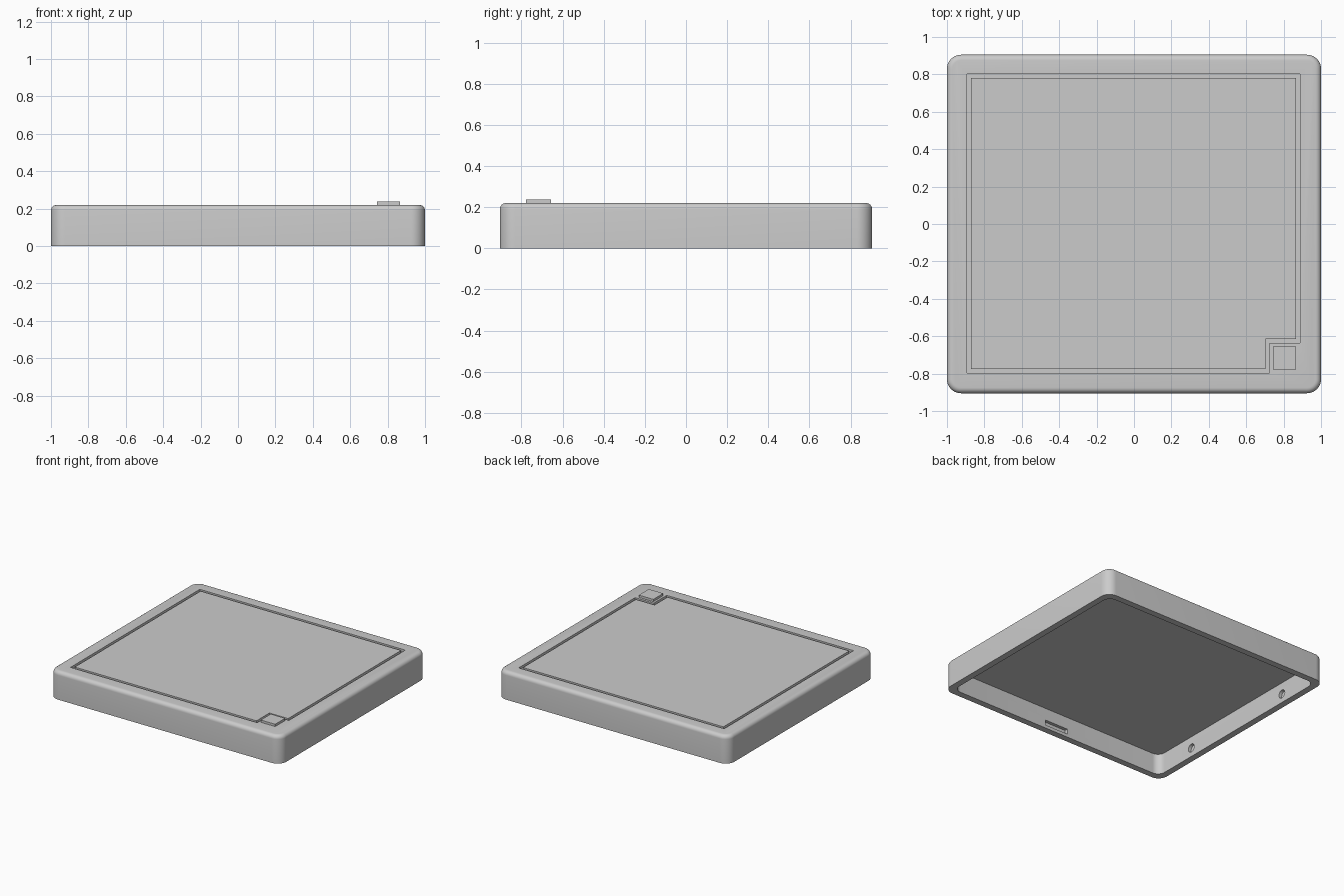
import bpy, bmesh
from math import radians
from mathutils import Matrix

cube = bpy.data.objects.get("Cube")
if cube:
    bpy.data.objects.remove(cube, do_unlink=True)

grey = bpy.data.materials.new("plain grey")
grey.use_nodes = True
colour = (0.6, 0.6, 0.6, 1)
grey.diffuse_color = colour
grey.node_tree.nodes["Principled BSDF"].inputs["Base Color"].default_value = colour

HALF_X, HALF_Y, TOP = 1.0, 0.905, 0.22
WALL, CEILING = 0.05, 0.16


def finish(name, bm):
    bmesh.ops.recalc_face_normals(bm, faces=bm.faces)
    mesh = bpy.data.meshes.new(name)
    bm.to_mesh(mesh)
    bm.free()
    mesh.materials.append(grey)
    obj = bpy.data.objects.new(name, mesh)
    bpy.context.collection.objects.link(obj)
    return obj


def box(name, x0, x1, y0, y1, z0, z1, corner=0, fillet=0):
    """Box with optional rounded upright edges and a filleted top rim."""
    bm = bmesh.new()
    bmesh.ops.create_cube(bm, size=1)
    for v in bm.verts:
        v.co = (x1 if v.co.x > 0 else x0, y1 if v.co.y > 0 else y0, z1 if v.co.z > 0 else z0)
    if corner:
        upright = [e for e in bm.edges if abs(e.verts[0].co.z - e.verts[1].co.z) > 0.01]
        bmesh.ops.bevel(bm, geom=upright, offset=corner, segments=10, profile=0.5, affect='EDGES')
    if fillet:
        rim = [e for e in bm.edges if all(v.co.z > z1 - 1e-4 for v in e.verts)]
        bmesh.ops.bevel(bm, geom=rim, offset=fillet, segments=6, profile=0.5, affect='EDGES')
    return finish(name, bm)


def prism(name, points, z0, z1):
    """Upright prism over an outline."""
    bm = bmesh.new()
    face = bm.faces.new([bm.verts.new((x, y, z0)) for x, y in points])
    top = bmesh.ops.extrude_face_region(bm, geom=[face])["geom"]
    bmesh.ops.translate(bm, vec=(0, 0, z1 - z0),
                        verts=[g for g in top if isinstance(g, bmesh.types.BMVert)])
    return finish(name, bm)


def peg(name, x, y, z, radius, depth):
    """Cylinder lying along x."""
    bm = bmesh.new()
    place = Matrix.Translation((x, y, z)) @ Matrix.Rotation(radians(90), 4, 'Y')
    bmesh.ops.create_cone(bm, cap_ends=True, segments=24, radius1=radius,
                          radius2=radius, depth=depth, matrix=place)
    return finish(name, bm)


def cut(target, cutter):
    """Subtract the cutter, bake the result and drop the cutter."""
    mod = target.modifiers.new("cut", 'BOOLEAN')
    mod.operation, mod.solver, mod.object = 'DIFFERENCE', 'EXACT', cutter
    bpy.context.view_layer.update()
    graph = bpy.context.evaluated_depsgraph_get()
    baked = bpy.data.meshes.new_from_object(target.evaluated_get(graph))
    target.modifiers.clear()
    target.data = baked
    bpy.data.objects.remove(cutter, do_unlink=True)


def panel_outline(inset):
    """Rectangle with a square notch at its front corner."""
    left, right = -0.893 + inset, 0.887 - inset
    front, back = -0.797 + inset, 0.803 - inset
    notch_x, notch_y = 0.725 - inset, -0.637 + inset
    return [(left, front), (notch_x, front), (notch_x, notch_y),
            (right, notch_y), (right, back), (left, back)]


# Shell: rounded lid, open underneath
shell = box("shell", -HALF_X, HALF_X, -HALF_Y, HALF_Y, 0, TOP, corner=0.075, fillet=0.03)
cut(shell, box("cavity", WALL - HALF_X, HALF_X - WALL, WALL - HALF_Y, HALF_Y - WALL,
               -0.1, CEILING, corner=0.06))

# Groove around the top panel
groove = prism("groove", panel_outline(0), TOP - 0.02, TOP + 0.1)
cut(groove, prism("groove_core", panel_outline(0.022), TOP - 0.1, TOP + 0.2))
cut(shell, groove)

# Blind round sockets in the inner side walls
for side in (-1, 1):
    for y in (-0.5, 0.5):
        cut(shell, peg("socket", side * (HALF_X - WALL), y, 0.07, 0.032, 0.05))

# Latch slot in the inner front wall
cut(shell, box("latch_slot", -0.1, 0.1, 0.025 - HALF_Y, 0.1 - HALF_Y, 0.025, 0.065))

# Raised square button in the panel notch
button = box("button", 0.742, 0.867, -0.778, -0.655, TOP - 0.005, 0.238)

for obj in (shell, button):
    bpy.ops.object.select_all(action='DESELECT')
    obj.select_set(True)
    bpy.context.view_layer.objects.active = obj
    bpy.ops.object.shade_smooth_by_angle(angle=radians(30))
